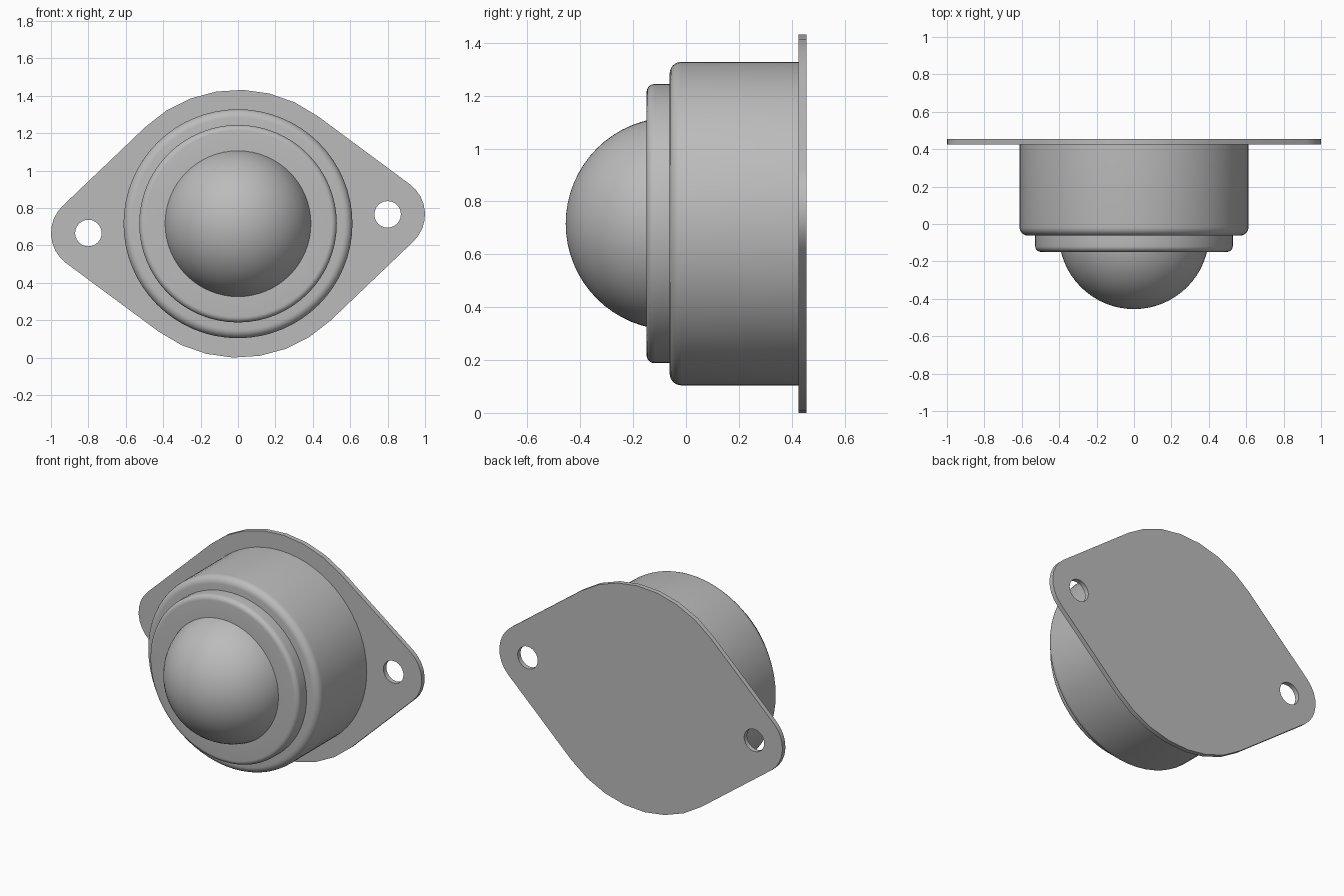
import bpy, bmesh
from math import sin, cos, pi, acos, atan2, hypot, radians
from mathutils import Vector, Matrix

if "Cube" in bpy.data.objects:
    bpy.data.objects.remove(bpy.data.objects["Cube"])

MID_Z = 0.716          # height of the ball axis
EAR = (0.80, 0.05)     # mounting hole offset from the axis

steel = bpy.data.materials.new("grey steel")
steel.use_nodes = True
steel.diffuse_color = (0.5, 0.5, 0.5, 1)
steel.node_tree.nodes["Principled BSDF"].inputs["Base Color"].default_value = (0.5, 0.5, 0.5, 1)


def arc(cx, cy, r, start, end, steps):
    return [(cx + r * cos(start + (end - start) * i / steps),
             cy + r * sin(start + (end - start) * i / steps)) for i in range(steps + 1)]


def finish(obj, angle=30):
    """Weld, face outwards, shade and colour a part."""
    bm = bmesh.new()
    bm.from_mesh(obj.data)
    bmesh.ops.remove_doubles(bm, verts=bm.verts, dist=0.0005)
    bmesh.ops.recalc_face_normals(bm, faces=bm.faces)
    bm.to_mesh(obj.data)
    bm.free()
    obj.data.materials.clear()
    obj.data.materials.append(steel)
    bpy.ops.object.select_all(action='DESELECT')
    obj.select_set(True)
    bpy.context.view_layer.objects.active = obj
    bpy.ops.object.shade_smooth_by_angle(angle=radians(angle))


def lathe(name, profile, steps=64):
    """Spin (radius, y) points about the ball axis."""
    bm = bmesh.new()
    verts = [bm.verts.new((r, y, 0)) for r, y in profile]
    edges = [bm.edges.new(pair) for pair in zip(verts, verts[1:])]
    bmesh.ops.spin(bm, geom=verts + edges, cent=(0, 0, 0), axis=(0, 1, 0),
                   angle=2 * pi, steps=steps)
    mesh = bpy.data.meshes.new(name)
    bm.to_mesh(mesh)
    bm.free()
    obj = bpy.data.objects.new(name, mesh)
    obj.location.z = MID_Z
    bpy.context.collection.objects.link(obj)
    finish(obj)


def cup(radius, front, back, fillet, inner):
    """Profile of a cylinder with a rounded front rim and an open centre."""
    rim = arc(radius - fillet, front + fillet, fillet, -pi / 2, 0, 6)
    return [(inner, front)] + rim + [(radius, back)]


# Housing, retaining ring and ball
lathe("housing", cup(0.612, -0.062, 0.43, 0.045, 0.45))
lathe("retaining_ring", cup(0.528, -0.149, -0.06, 0.03, 0.38))
lathe("ball", arc(0, -0.053, 0.402, -pi / 2, 0, 16))

# Flange: a large disc joined by tangents to two ears, with a hole in each
big, small = 0.716, 0.2
lean = atan2(EAR[1], EAR[0])
spread = acos((big - small) / hypot(*EAR))
half = arc(EAR[0], EAR[1], small, lean - spread, lean + spread, 8)
half += arc(0, 0, big, lean + spread, pi + lean - spread, 7)
outline = half + [(-x, -y) for x, y in half]
holes = [arc(s * EAR[0], s * EAR[1], 0.071, 0, 2 * pi, 24)[:-1] for s in (1, -1)]

curve = bpy.data.curves.new("flange", 'CURVE')
curve.dimensions = '2D'
curve.fill_mode = 'BOTH'
curve.extrude = 0.015
for loop in [outline] + holes:
    spline = curve.splines.new('POLY')
    spline.points.add(len(loop) - 1)
    for point, (x, y) in zip(spline.points, loop):
        point.co = (x, y, 0, 1)
    spline.use_cyclic_u = True
flange = bpy.data.objects.new("flange", curve)
flange.matrix_world = Matrix.Translation(Vector((0, 0.44, MID_Z))) @ Matrix.Rotation(pi / 2, 4, 'X')
bpy.context.collection.objects.link(flange)
bpy.ops.object.select_all(action='DESELECT')
flange.select_set(True)
bpy.context.view_layer.objects.active = flange
bpy.ops.object.convert(target='MESH')
flange = bpy.context.view_layer.objects.active
finish(flange)
